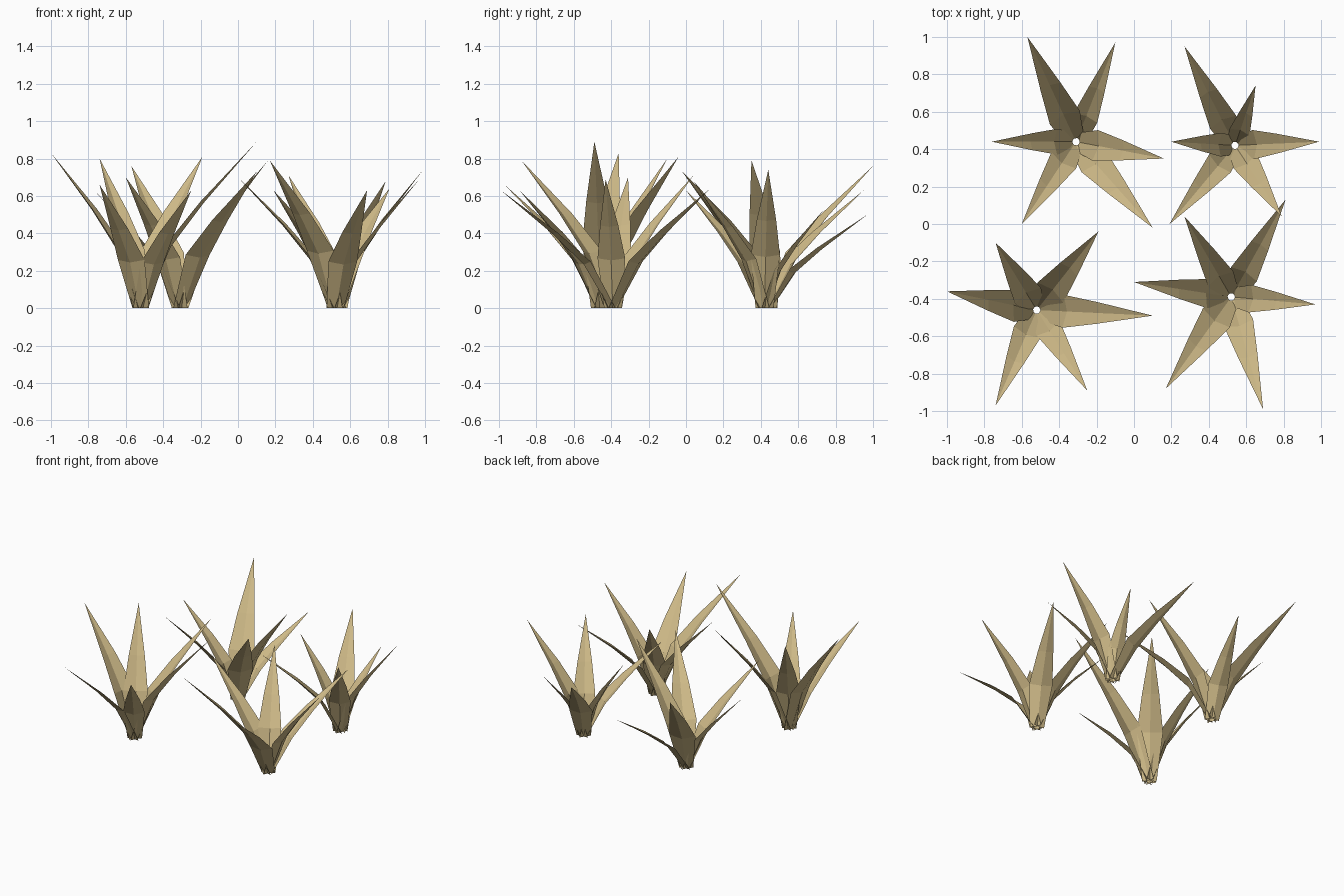
import bpy, bmesh
from mathutils import Vector

cube = bpy.data.objects.get("Cube")
if cube:
    bpy.data.objects.remove(cube, do_unlink=True)

straw = bpy.data.materials.new("dry_straw")
straw.use_nodes = True
COLOUR = (0.62, 0.49, 0.245, 1)
straw.diffuse_color = COLOUR
straw.node_tree.nodes["Principled BSDF"].inputs["Base Color"].default_value = COLOUR


def add_leaf(bm, centre, tip):
    """Folded blade: narrow foot, wide belly, long pointed tip."""
    foot = Vector((centre[0], centre[1], 0))
    tip = Vector(tip)
    out = Vector((tip.x - foot.x, tip.y - foot.y, 0))
    reach, height = out.length, tip.z
    out.normalize()
    up = Vector((0, 0, 1))
    side = up.cross(out)
    length = (tip - foot).length
    inner = (up * reach - out * height) / length
    half = min(0.09 * length, 0.088)

    # keel radius, keel height, half width, fold direction
    sections = [
        (0.02, 0, 0.048, out * -0.02),
        (0.26 * reach, 0.37 * height, half, inner * 0.28 * half),
        (0.54 * reach, 0.63 * height, half * 0.66, inner * 0.18 * half),
    ]
    rows = []
    for r, z, w, fold in sections:
        keel = foot + out * r + up * z
        rows.append([bm.verts.new(p) for p in
                     (keel + side * w + fold, keel, keel - side * w + fold)])
    for low, high in zip(rows, rows[1:]):
        for i in range(2):
            bm.faces.new((low[i], low[i + 1], high[i + 1], high[i]))
    end = bm.verts.new(tip)
    for i in range(2):
        bm.faces.new((rows[-1][i], rows[-1][i + 1], end))


# centre of each plant, then the tips of its leaves
plants = {
    "plant_back_right": ((-0.31, 0.44), [
        (-0.57, 1.0, 0.76), (-0.10, 0.97, 0.50), (0.16, 0.35, 0.79),
        (0.10, -0.02, 0.73), (-0.60, 0.0, 0.70), (-0.76, 0.44, 0.62)]),
    "plant_back_left": ((0.54, 0.42), [
        (0.27, 0.95, 0.63), (0.65, 0.74, 0.53), (0.99, 0.44, 0.74),
        (0.79, 0.04, 0.68), (0.19, 0.0, 0.63), (0.20, 0.44, 0.62)]),
    "plant_front_right": ((-0.52, -0.46), [
        (-0.74, -0.10, 0.80), (-0.19, -0.04, 0.81), (0.10, -0.49, 0.89),
        (-0.25, -0.89, 0.63), (-0.74, -0.97, 0.66), (-1.0, -0.36, 0.83)]),
    "plant_front_left": ((0.52, -0.39), [
        (0.27, 0.04, 0.71), (0.81, 0.13, 0.64), (0.97, -0.43, 0.69),
        (0.69, -0.99, 0.63), (0.17, -0.88, 0.79), (0.0, -0.31, 0.70)]),
}

for name, (centre, tips) in plants.items():
    bm = bmesh.new()
    for tip in tips:
        add_leaf(bm, centre, tip)
    mesh = bpy.data.meshes.new(name)
    bm.to_mesh(mesh)
    bm.free()
    mesh.materials.append(straw)
    bpy.context.collection.objects.link(bpy.data.objects.new(name, mesh))
